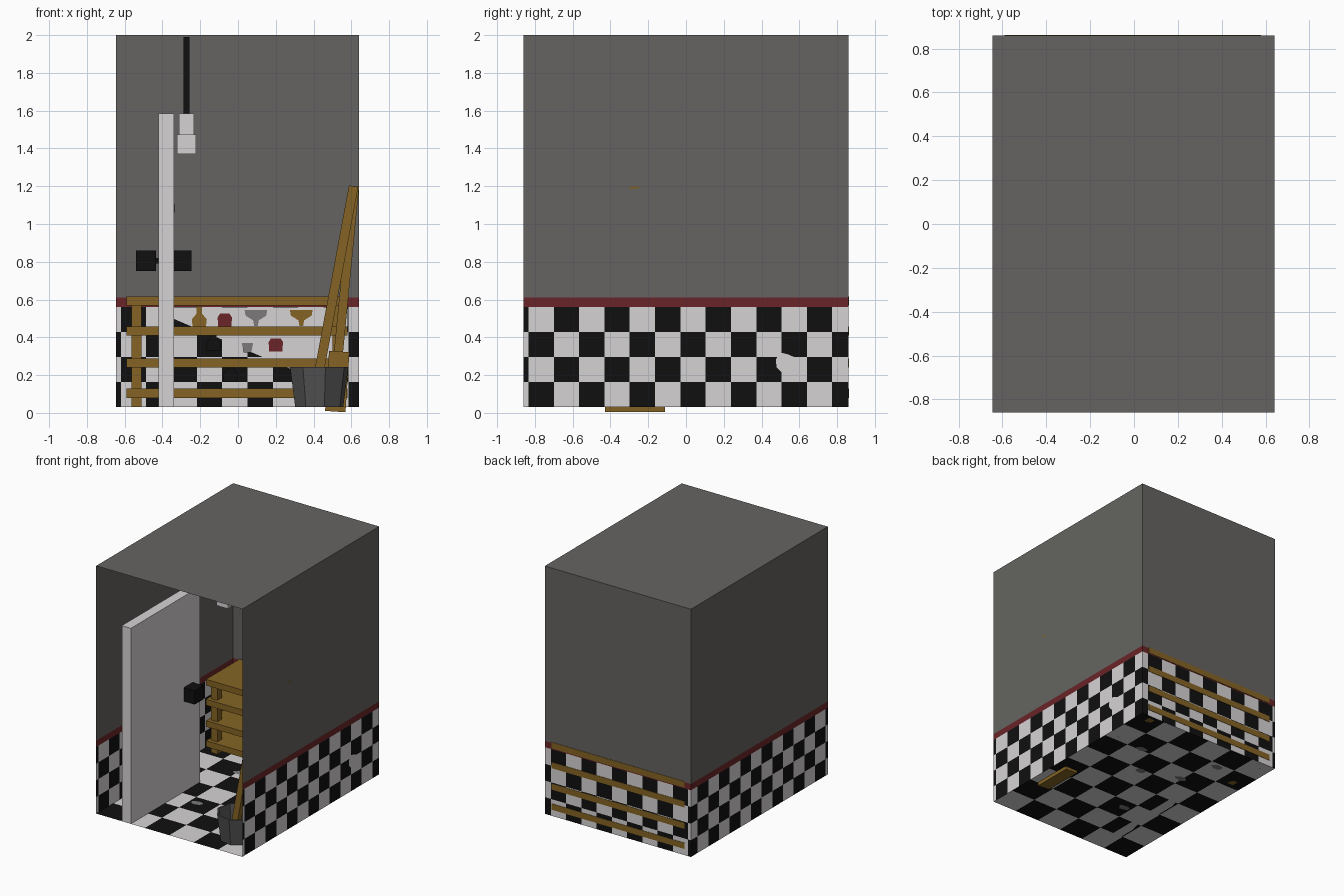
import bpy, bmesh, math, random
from mathutils import Vector

random.seed(4)
if "Cube" in bpy.data.objects:
    bpy.data.objects.remove(bpy.data.objects["Cube"])


def material(name, rgb):
    m = bpy.data.materials.new(name)
    m.use_nodes = True
    m.diffuse_color = (*rgb, 1)
    bsdf = next(n for n in m.node_tree.nodes if n.type == 'BSDF_PRINCIPLED')
    bsdf.inputs["Base Color"].default_value = (*rgb, 1)
    return m


WHITE = material("off white", (0.67, 0.65, 0.66))
BLACK = material("black", (0.005, 0.005, 0.005))
RED = material("dark red", (0.145, 0.018, 0.021))
GREY = material("wall grey", (0.13, 0.127, 0.12))
WOOD = material("brown wood", (0.235, 0.127, 0.018))
STEEL = material("bucket grey", (0.085, 0.085, 0.085))
STAIN = material("stain grey", (0.2, 0.195, 0.195))

LEFT, RIGHT, FRONT, BACK = -0.645, 0.64, -0.86, 0.86
FLOOR, TOP = 0.03, 2.0


def finish(name, bm, mats):
    mesh = bpy.data.meshes.new(name)
    bm.to_mesh(mesh)
    bm.free()
    for m in mats:
        mesh.materials.append(m)
    obj = bpy.data.objects.new(name, mesh)
    bpy.context.scene.collection.objects.link(obj)
    return obj


def box(name, xs, ys, zs, mat):
    bm = bmesh.new()
    bmesh.ops.create_cube(bm, size=1)
    for v in bm.verts:
        v.co = [r[0] if c < 0 else r[1] for c, r in zip(v.co, (xs, ys, zs))]
    return finish(name, bm, [mat])


def bar(name, a, b, width, depth, mat):
    """Rectangular bar from a to b; width runs across x, depth along y."""
    bm = bmesh.new()
    bmesh.ops.create_cube(bm, size=1)
    a, b = Vector(a), Vector(b)
    axis = (b - a).normalized()
    side = Vector((0, 1, 0)).cross(axis).normalized()
    for v in bm.verts:
        end = a if v.co.z < 0 else b
        v.co = end + side * v.co.x * width + Vector((0, v.co.y * depth, 0))
    return finish(name, bm, [mat])


def grid(name, us, vs, place, rule, mats):
    """Sheet of cells; place maps (u, v) to a point, rule picks the colour."""
    bm = bmesh.new()
    rows = [[bm.verts.new(place(u, v)) for u in us] for v in vs]
    for j in range(len(vs) - 1):
        for i in range(len(us) - 1):
            f = bm.faces.new((rows[j][i], rows[j][i + 1],
                              rows[j + 1][i + 1], rows[j + 1][i]))
            f.material_index = rule((us[i] + us[i + 1]) / 2, j)
    return finish(name, bm, mats)


def plate(name, points, place, mat):
    bm = bmesh.new()
    bm.faces.new([bm.verts.new(place(*p)) for p in points])
    return finish(name, bm, [mat])


# Tiled walls with a red border and plain upper part
TILE = 0.134
heights = [FLOOR + 0.1325 * i for i in range(5)] + [0.61, TOP]


def wall(name, lo, hi, base, place):
    cuts = [base + TILE * k for k in range(-9, 15)]
    us = [lo] + [c for c in cuts if lo + 0.005 < c < hi - 0.005] + [hi]

    def rule(u, row):
        if row > 3:
            return row - 2
        return (math.floor((u - base) / TILE) + row) % 2

    grid(name, us, heights, place, rule, [WHITE, BLACK, RED, GREY])


wall("right_wall", FRONT, BACK, -0.70, lambda u, v: (LEFT, u, v))
wall("left_wall", FRONT, BACK, -0.70, lambda u, v: (RIGHT, u, v))
wall("back_wall", LEFT, RIGHT, -0.62, lambda u, v: (u, BACK, v))

# Ceiling and checkered floor
plate("ceiling", [(LEFT, FRONT), (RIGHT, FRONT), (RIGHT, BACK), (LEFT, BACK)],
      lambda x, y: (x, y, TOP), GREY)
nx, ny = 6, 8
floor_x = [LEFT + (RIGHT - LEFT) * i / nx for i in range(nx + 1)]
floor_y = [FRONT + (BACK - FRONT) * j / ny for j in range(ny + 1)]
grid("floor", floor_x, floor_y, lambda x, y: (x, y, FLOOR),
     lambda x, j: 1 - (int((x - LEFT) / (RIGHT - LEFT) * nx) + j) % 2,
     [WHITE, BLACK])


# Stains and chips, drawn as thin irregular plates
def blob(name, cu, cv, ru, rv, place, mat):
    pts = []
    for k in range(9):
        a = math.tau * k / 9
        s = random.uniform(0.75, 1.1)
        pts.append((cu + ru * s * math.cos(a), cv + rv * s * math.sin(a)))
    plate(name, pts, place, mat)


for i, (x, y) in enumerate([(0.1, 0.2), (-0.2, 0.3), (-0.3, 0.6), (0.3, 0.45), (-0.15, -0.3)]):
    for side in (-1, 1):
        blob("floor_stain_%d" % i, x, y, 0.05, 0.03,
             lambda u, v, s=side: (u, v, FLOOR + s * 0.002), STAIN)
for side in (-1, 1):
    blob("chipped_tile", 0.53, 0.26, 0.065, 0.065,
         lambda u, v, s=side: (RIGHT + s * 0.002, u, v), WHITE)

# Shelf unit against the back wall
for z in (0.08, 0.24, 0.41, 0.568):
    box("shelf_board", (-0.59, 0.58), (0.44, BACK + 0.003), (z, z + 0.048), WOOD)
for x in (-0.565, 0.5):
    for y in (0.47, 0.78):
        box("shelf_post", (x, x + 0.055), (y, y + 0.055), (FLOOR, 0.57), WOOD)


# White backing and painted goods behind the shelves
def backing(y):
    return lambda x, z: (x, y, z)


plate("shelf_backing", [(-0.48, 0.558), (0.58, 0.558), (0.58, 0.12), (0.54, 0.12)],
      backing(0.855), WHITE)


def goods(name, x, z, outline, mat):
    right = [(x + w, z + h) for w, h in outline]
    left = [(x - w, z + h) for w, h in reversed(outline)]
    plate(name, right + left, backing(0.851), mat)


flask = [(0.035, 0), (0.04, 0.04), (0.015, 0.07), (0.015, 0.11)]
funnel = [(0.01, 0), (0.015, 0.03), (0.055, 0.055), (0.06, 0.085)]
jar = [(0.035, 0), (0.038, 0.05), (0.025, 0.07)]
goods("amber_flask", -0.205, 0.455, flask, WOOD)
goods("flask_label", -0.205, 0.48, [(0.015, 0), (0.015, 0.03)], WHITE)
goods("red_jar", -0.07, 0.455, jar, RED)
goods("grey_funnel", 0.095, 0.46, funnel, STAIN)
goods("amber_funnel", 0.335, 0.46, funnel, WOOD)
goods("small_red_jar", 0.2, 0.325, jar, RED)
goods("small_grey_jar", 0.05, 0.32, [(0.02, 0), (0.03, 0.05)], STAIN)
goods("dark_flask", -0.13, 0.33, flask, BLACK)
goods("low_dark_flask", -0.04, 0.165, flask, BLACK)

# Standing door with a knob on each side
box("door", (-0.42, -0.34), (-0.86, 0.01), (FLOOR, 1.585), WHITE)
for x in (-0.54, -0.35):
    box("door_knob", (x, x + 0.105), (-0.195, -0.085), (0.75, 0.86), BLACK)
box("door_knob_stem", (-0.45, -0.33), (-0.155, -0.125), (0.79, 0.82), BLACK)
box("wall_switch", (-0.41, -0.335), (0.852, 0.858), (1.06, 1.105), BLACK)

# Hanging lamp
box("lamp_cord", (-0.288, -0.258), (0.225, 0.255), (1.58, 1.99), BLACK)
box("lamp_socket", (-0.312, -0.234), (0.2, 0.28), (1.47, 1.585), WHITE)
box("lamp_bulb", (-0.323, -0.223), (0.19, 0.29), (1.37, 1.475), WHITE)

# Tapered open bucket
bm = bmesh.new()
bmesh.ops.create_cone(bm, cap_ends=True, segments=8, radius1=0.13,
                      radius2=0.158, depth=0.21)
bmesh.ops.delete(bm, geom=[f for f in bm.faces if f.normal.z > 0.9],
                 context='FACES_ONLY')
bucket = finish("bucket", bm, [STEEL])
bucket.location = (0.43, -0.62, 0.137)
bucket.rotation_euler.z = math.radians(12)
thick = bucket.modifiers.new("thickness", 'SOLIDIFY')
thick.thickness = 0.012

# Mop standing in the bucket, and a broom leaning on the wall
bar("mop_handle", (0.4, -0.62, 0.06), (0.612, -0.62, 1.2), 0.05, 0.05, WOOD)
bar("broom_handle", (0.53, -0.275, 0.3), (0.617, -0.275, 1.2), 0.048, 0.05, WOOD)
bar("broom_head", (0.515, -0.27, 0.007), (0.536, -0.27, 0.325), 0.108, 0.32, WOOD)
